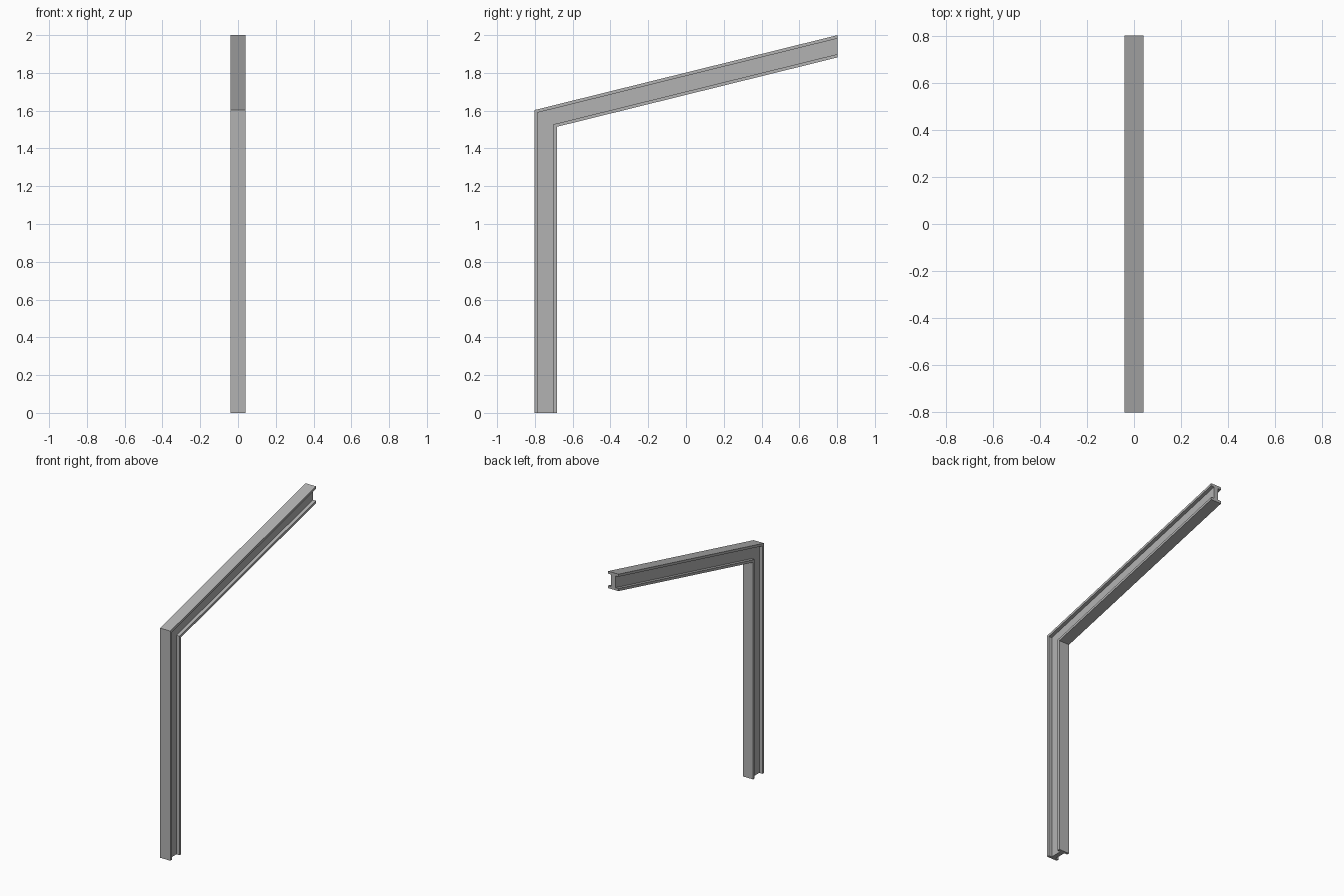
import bpy, bmesh

if "Cube" in bpy.data.objects:
    bpy.data.objects.remove(bpy.data.objects["Cube"])

HALF_W, WEB, DEPTH, FLANGE = 0.04, 0.016, 0.12, 0.018
Y0, Y1, EAVE, TOP = -0.803, 0.803, 1.603, 2.0
RAFTER = 0.118 / DEPTH            # vertical depth of the rafter relative to the column
SLOPE = (TOP - EAVE) / (Y1 - Y0)

# I-shaped outline: (x, depth measured from the outer face)
half = [(HALF_W, 0), (HALF_W, FLANGE), (WEB, FLANGE),
        (WEB, DEPTH - FLANGE), (HALF_W, DEPTH - FLANGE), (HALF_W, DEPTH)]
profile = half + [(-x, d) for x, d in reversed(half)]

# Stations: column foot, mitred eave, vertical cut at the rafter tip
stations = [
    lambda x, d: (x, Y0 + d, 0),
    lambda x, d: (x, Y0 + d, EAVE + d * SLOPE - d * RAFTER),
    lambda x, d: (x, Y1, TOP - d * RAFTER),
]

bm = bmesh.new()
rings = [[bm.verts.new(s(x, d)) for x, d in profile] for s in stations]
n = len(profile)
for a, b in zip(rings, rings[1:]):
    for i in range(n):
        j = (i + 1) % n
        bm.faces.new((a[i], a[j], b[j], b[i]))

# End caps: two flanges and the web
for r in (rings[0], rings[-1]):
    bm.faces.new([r[i] for i in (0, 1, 2, 9, 10, 11)])
    bm.faces.new([r[i] for i in (2, 3, 8, 9)])
    bm.faces.new([r[i] for i in (3, 4, 5, 6, 7, 8)])
bmesh.ops.recalc_face_normals(bm, faces=bm.faces)

mesh = bpy.data.meshes.new("portal_frame_beam")
bm.to_mesh(mesh)
bm.free()
beam = bpy.data.objects.new("portal_frame_beam", mesh)
bpy.context.collection.objects.link(beam)

# Dark steel grey
steel = bpy.data.materials.new("steel")
steel.diffuse_color = (0.45, 0.45, 0.45, 1)
steel.use_nodes = True
steel.node_tree.nodes["Principled BSDF"].inputs["Base Color"].default_value = steel.diffuse_color
mesh.materials.append(steel)
